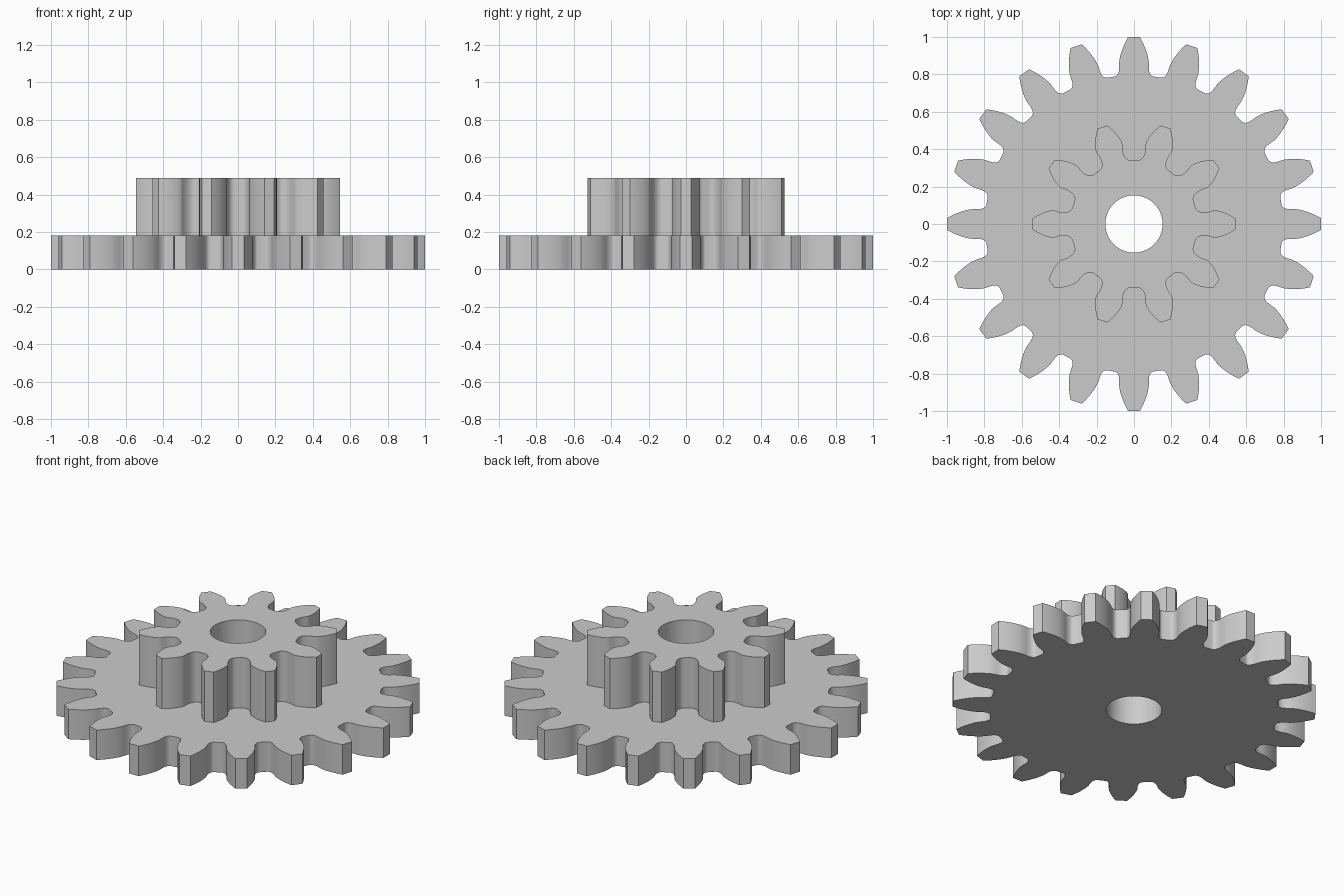
import bpy
import bmesh
from math import acos, atan2, cos, hypot, pi, radians, sin, tan

cube = bpy.data.objects.get("Cube")
if cube:
    bpy.data.objects.remove(cube, do_unlink=True)

MODULE = 1 / 11
PRESSURE = radians(20)
BORE = 0.153

grey = bpy.data.materials.new("plain grey")
grey.use_nodes = True
colour = (0.6, 0.6, 0.6, 1)
grey.diffuse_color = colour
grey.node_tree.nodes["Principled BSDF"].inputs["Base Color"].default_value = colour


def inv(a):
    return tan(a) - a


def half_gap(teeth):
    """(radius, angle) points for half a tooth space, from root to tip."""
    pitch = teeth * MODULE / 2
    base = pitch * cos(PRESSURE)
    tip = pitch + MODULE

    def flank(r):
        return pi / teeth / 2 - inv(PRESSURE) + inv(acos(min(1, base / r)))

    # Root fillet swept by the rounded corner of a rolling rack cutter
    round_r = 0.1 * MODULE
    depth = 1.25 * MODULE - round_r
    side = pi * MODULE / 4 - depth * tan(PRESSURE) - round_r / cos(PRESSURE)
    points = []
    for i in range(400):
        roll = i * 0.002
        lateral = pitch * roll
        reach = 1 + round_r / hypot(depth, lateral)
        x = pitch - depth * reach
        y = lateral * reach
        r = hypot(x, y)
        angle = side / pitch - roll + atan2(y, x)
        if r > base and angle <= flank(r):
            break
        if not points or hypot(r - points[-1][0], r * (angle - points[-1][1])) > 0.006:
            points.append((r, angle))

    # Involute flank up to the tip
    start = max(points[-1][0], base)
    steps = 9
    points += [(r, flank(r)) for r in
               (start + (tip - start) * k / steps for k in range(1, steps + 1))]
    return points


def gear(name, teeth, bottom, top):
    half = half_gap(teeth)
    space = [(r, -a) for r, a in reversed(half)] + half
    outline = []
    for t in range(teeth):
        centre = (t + 0.5) * 2 * pi / teeth
        outline += [(r * cos(centre + a), r * sin(centre + a)) for r, a in space]
    hole = [(BORE * cos(2 * pi * i / 64), BORE * sin(2 * pi * i / 64)) for i in range(64)]

    # Fill between the toothed outline and the bore, then extrude
    bm = bmesh.new()
    edges = []
    for loop in (outline, hole):
        verts = [bm.verts.new((x, y, bottom)) for x, y in loop]
        edges += [bm.edges.new((verts[i - 1], verts[i])) for i in range(len(verts))]
    bmesh.ops.triangle_fill(bm, edges=edges, use_beauty=True, use_dissolve=False,
                            normal=(0, 0, 1))
    result = bmesh.ops.extrude_face_region(bm, geom=bm.faces[:], use_keep_orig=True)
    moved = [g for g in result["geom"] if isinstance(g, bmesh.types.BMVert)]
    bmesh.ops.translate(bm, vec=(0, 0, top - bottom), verts=moved)
    bmesh.ops.recalc_face_normals(bm, faces=bm.faces[:])

    mesh = bpy.data.meshes.new(name)
    bm.to_mesh(mesh)
    bm.free()
    mesh.materials.append(grey)
    obj = bpy.data.objects.new(name, mesh)
    bpy.context.collection.objects.link(obj)
    bpy.ops.object.select_all(action="DESELECT")
    obj.select_set(True)
    bpy.context.view_layer.objects.active = obj
    bpy.ops.object.shade_smooth_by_angle(angle=radians(30))


gear("large_gear", 20, 0, 0.182)
gear("small_gear", 10, 0.182, 0.488)
